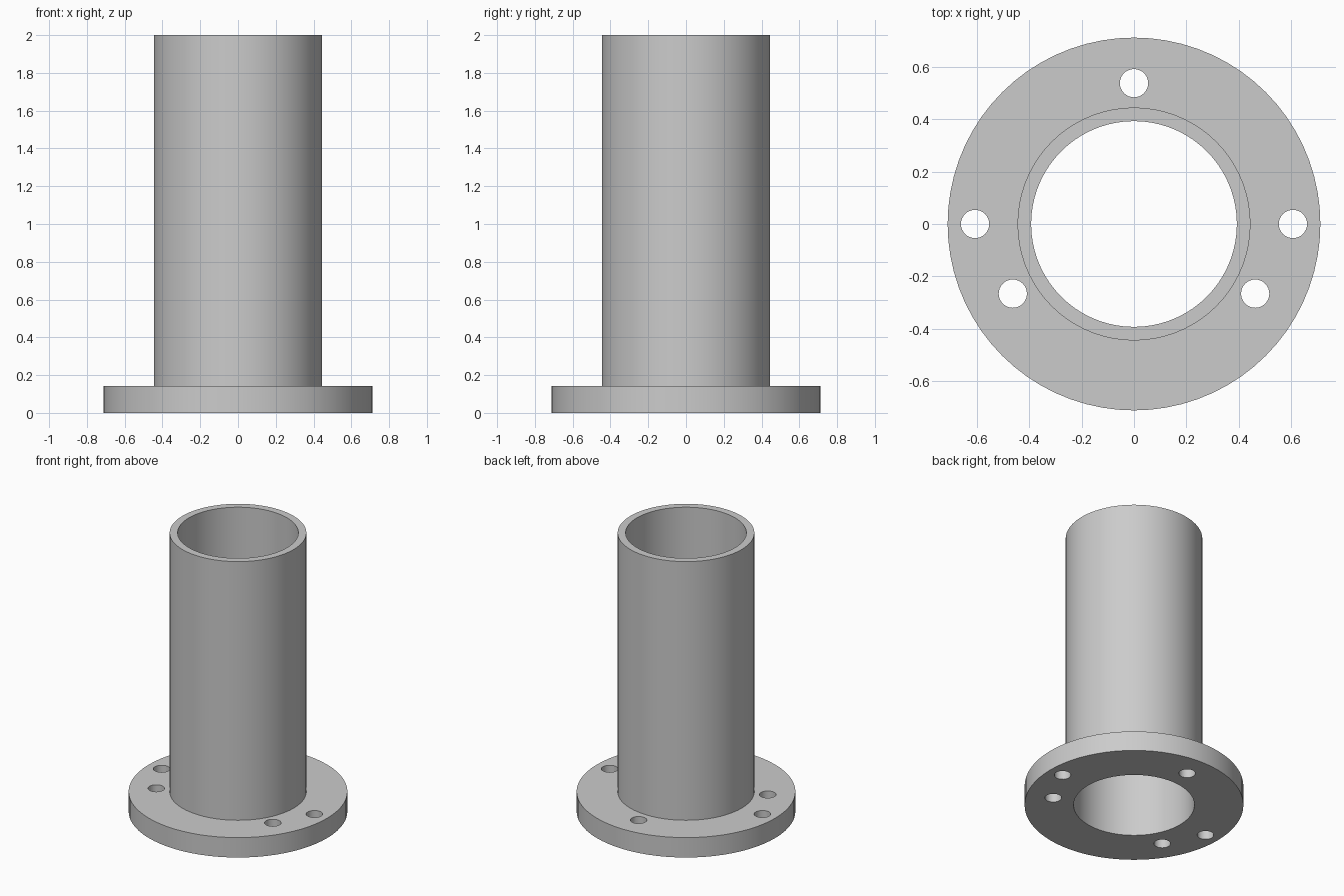
import bpy, bmesh, math
from mathutils import Matrix, Vector

cube = bpy.data.objects.get("Cube")
if cube:
    bpy.data.objects.remove(cube, do_unlink=True)

BORE, PIPE, FLANGE = 0.393, 0.445, 0.712
FLANGE_TOP, HEIGHT = 0.143, 2.0
HOLE = 0.054

grey = bpy.data.materials.new("plain grey")
grey.use_nodes = True
color = (0.6, 0.6, 0.6, 1)
grey.diffuse_color = color
grey.node_tree.nodes["Principled BSDF"].inputs["Base Color"].default_value = color


def add_object(name, bm):
    bmesh.ops.recalc_face_normals(bm, faces=bm.faces)
    mesh = bpy.data.meshes.new(name)
    bm.to_mesh(mesh)
    bm.free()
    mesh.materials.append(grey)
    obj = bpy.data.objects.new(name, mesh)
    bpy.context.collection.objects.link(obj)
    return obj


def lathe(name, profile, steps=72):
    """Revolve a closed (radius, height) outline around the z axis."""
    bm = bmesh.new()
    verts = [bm.verts.new((r, 0, z)) for r, z in profile]
    edges = [bm.edges.new((v, verts[i - 1])) for i, v in enumerate(verts)]
    bmesh.ops.spin(bm, geom=verts + edges, cent=(0, 0, 0), axis=(0, 0, 1),
                   angle=math.tau, steps=steps)
    bmesh.ops.remove_doubles(bm, verts=bm.verts, dist=1e-4)
    return add_object(name, bm)


# Tube and base flange in one revolved body
body = lathe("flanged_pipe", [(BORE, 0), (FLANGE, 0), (FLANGE, FLANGE_TOP),
                              (PIPE, FLANGE_TOP), (PIPE, HEIGHT), (BORE, HEIGHT)])

# Bolt holes: one at the back, two mirrored pairs at the sides
bm = bmesh.new()
for x, y in [(0, 0.538), (0.607, 0), (-0.607, 0), (0.463, -0.266), (-0.463, -0.266)]:
    bmesh.ops.create_cone(bm, cap_ends=True, segments=32, radius1=HOLE, radius2=HOLE,
                          depth=0.5, matrix=Matrix.Translation(Vector((x, y, 0.07))))
cutter = add_object("bolt_hole_cutter", bm)
cutter.hide_render = True

cut = body.modifiers.new("bolt holes", 'BOOLEAN')
cut.operation = 'DIFFERENCE'
cut.solver = 'EXACT'
cut.object = cutter

# Apply the cut and shade the round walls smooth
bpy.ops.object.select_all(action='DESELECT')
body.select_set(True)
bpy.context.view_layer.objects.active = body
bpy.ops.object.modifier_apply(modifier=cut.name)
bpy.data.objects.remove(cutter, do_unlink=True)
bpy.ops.object.shade_smooth_by_angle(angle=math.radians(30))
